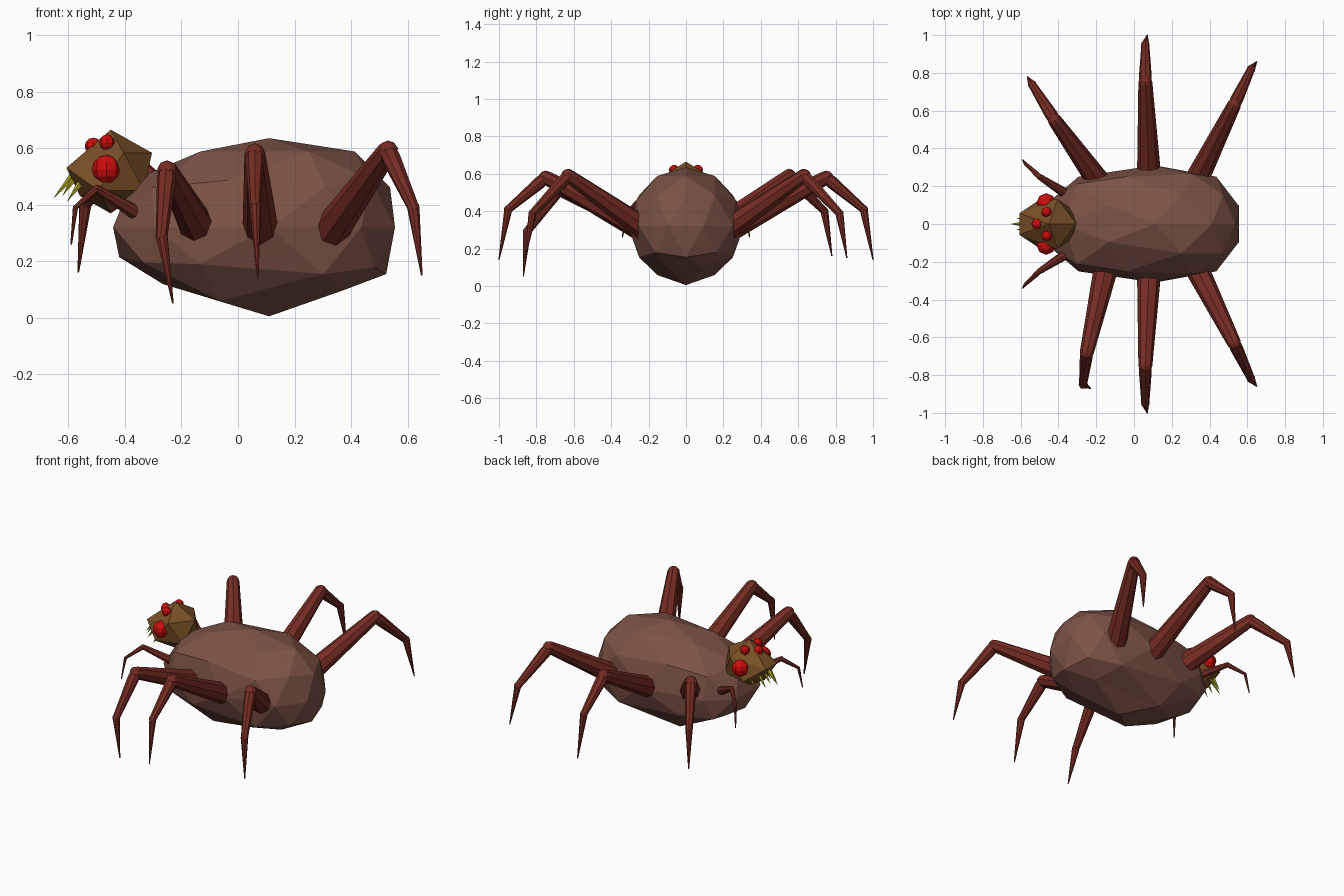
import bpy, bmesh
from mathutils import Vector

cube = bpy.data.objects.get("Cube")
if cube:
    bpy.data.objects.remove(cube)


def material(name, rgb):
    m = bpy.data.materials.new(name)
    m.use_nodes = True
    m.diffuse_color = (*rgb, 1)
    m.node_tree.nodes["Principled BSDF"].inputs["Base Color"].default_value = (*rgb, 1)
    return m


BODY = material("dusty brown", (0.20, 0.085, 0.06))
HEAD = material("ochre brown", (0.19, 0.08, 0.02))
LEG = material("dark red", (0.18, 0.025, 0.017))
EYE = material("bright red", (0.60, 0.004, 0.004))
FANG = material("dull yellow", (0.45, 0.42, 0.015))


def finish(bm, name, mat):
    bmesh.ops.recalc_face_normals(bm, faces=bm.faces)
    mesh = bpy.data.meshes.new(name)
    bm.to_mesh(mesh)
    bm.free()
    mesh.materials.append(mat)
    obj = bpy.data.objects.new(name, mesh)
    bpy.context.collection.objects.link(obj)
    return obj


def icosphere(name, mat, level, shape):
    """Unit icosphere with each vertex moved by a shaping rule."""
    bm = bmesh.new()
    bmesh.ops.create_icosphere(bm, subdivisions=level, radius=1)
    for v in bm.verts:
        v.co = shape(*v.co)
    return finish(bm, name, mat)


def add_cone(bm, a, b, r1, r2, sides=8):
    a, b = Vector(a), Vector(b)
    d = b - a
    made = bmesh.ops.create_cone(bm, cap_ends=True, segments=sides,
                                 radius1=r1, radius2=r2, depth=d.length)["verts"]
    turn = d.to_track_quat('Z', 'Y')
    for v in made:
        v.co = turn @ v.co + (a + b) / 2


def add_ball(bm, at, r, direction=(0, 0, 1)):
    made = bmesh.ops.create_uvsphere(bm, u_segments=8, v_segments=6, radius=r)["verts"]
    turn = Vector(direction).to_track_quat('Z', 'Y')
    for v in made:
        v.co = turn @ v.co + Vector(at)


# Abdomen: blunt rear, raised belly towards the head
def body_shape(x, y, z):
    if x > 0:
        px = 0.46 * x ** 0.65
        if x > 0.3 and z < -0.8:
            z *= 0.83
    else:
        px = -0.57 * abs(x) ** (1.0 if z > 0.1 else 0.65)
        if z < 0:
            z *= 1 - 0.25 * min(1, x * x * 4)
    if x < -0.65:
        y *= 1.3
    return Vector((0.11 + px, 0.31 * y, 0.32 + 0.315 * z))


# Head: coarse facets with a pulled-out face
def head_shape(x, y, z):
    if x < -0.5:
        if z > 0:
            x, y, z = x * 1.33, y * 0.7, z * 0.2
        else:
            x, z = x * 0.75, z * 1.3
    return Vector((-0.45 + 0.163 * x, 0.155 * y, 0.517 + 0.148 * z))


icosphere("abdomen", BODY, 2, body_shape)
icosphere("head", HEAD, 1, head_shape)


# Eyes: one centre, a small upper pair and a large side pair
def eye(name, at, r):
    bm = bmesh.new()
    add_ball(bm, at, r)
    finish(bm, name, EYE)


eye("centre_eye", (-0.512, 0, 0.607), 0.03)
for side, s in (("left", -1), ("right", 1)):
    eye("upper_eye_" + side, (-0.463, s * 0.063, 0.62), 0.028)
    eye("side_eye_" + side, (-0.465, s * 0.112, 0.525), 0.051)


# Fangs: a fan of thin spikes around the mouth
bm = bmesh.new()
add_cone(bm, (-0.575, 0, 0.51), (-0.655, 0, 0.42), 0.016, 0, 5)
for s in (-1, 1):
    for y, x, z in ((0.03, -0.622, 0.43), (0.055, -0.605, 0.41), (0.08, -0.55, 0.40)):
        add_cone(bm, (x + 0.05, s * y * 0.9, z + 0.07), (x, s * y, z), 0.013, 0, 5)
finish(bm, "fangs", FANG)


# Legs: thick upper segment, thinner shin and pointed foot
def leg(name, points, size=1.0):
    base, knee, ankle, tip = (Vector(p) for p in points)
    thigh, shin = (knee - base).normalized(), (ankle - knee).normalized()
    bm = bmesh.new()
    add_ball(bm, base, 0.062 * size, thigh)
    add_cone(bm, base, knee, 0.064 * size, 0.037 * size)
    add_ball(bm, knee, 0.037 * size, thigh)
    add_cone(bm, knee, knee.lerp(ankle, 0.15), 0.031 * size, 0.034 * size)
    add_cone(bm, knee.lerp(ankle, 0.15), ankle, 0.034 * size, 0.021 * size)
    add_ball(bm, ankle, 0.023 * size, shin)
    add_cone(bm, ankle, tip, 0.022 * size, 0.003)
    finish(bm, name, LEG)


def mirrored(points):
    return [(x, -y, z) for x, y, z in points]


rear = [(0.33, 0.23, 0.31), (0.53, 0.63, 0.59), (0.62, 0.82, 0.39), (0.65, 0.86, 0.15)]
middle = [(0.08, 0.25, 0.31), (0.06, 0.75, 0.58), (0.06, 0.95, 0.41), (0.07, 1.0, 0.14)]
feeler = [(-0.36, 0.16, 0.37), (-0.50, 0.25, 0.455), (-0.575, 0.32, 0.39), (-0.59, 0.34, 0.26)]
for name, points, size in (("rear_leg", rear, 1), ("middle_leg", middle, 1),
                           ("feeler", feeler, 0.42)):
    leg(name + "_left", mirrored(points), size)
    leg(name + "_right", points, size)

# The front pair is posed differently on each side
leg("front_leg_left", [(-0.15, -0.24, 0.33), (-0.25, -0.68, 0.52),
                       (-0.27, -0.85, 0.29), (-0.23, -0.87, 0.05)])
leg("front_leg_right", [(-0.17, 0.20, 0.33), (-0.42, 0.55, 0.59),
                        (-0.54, 0.74, 0.40), (-0.565, 0.78, 0.16)])
